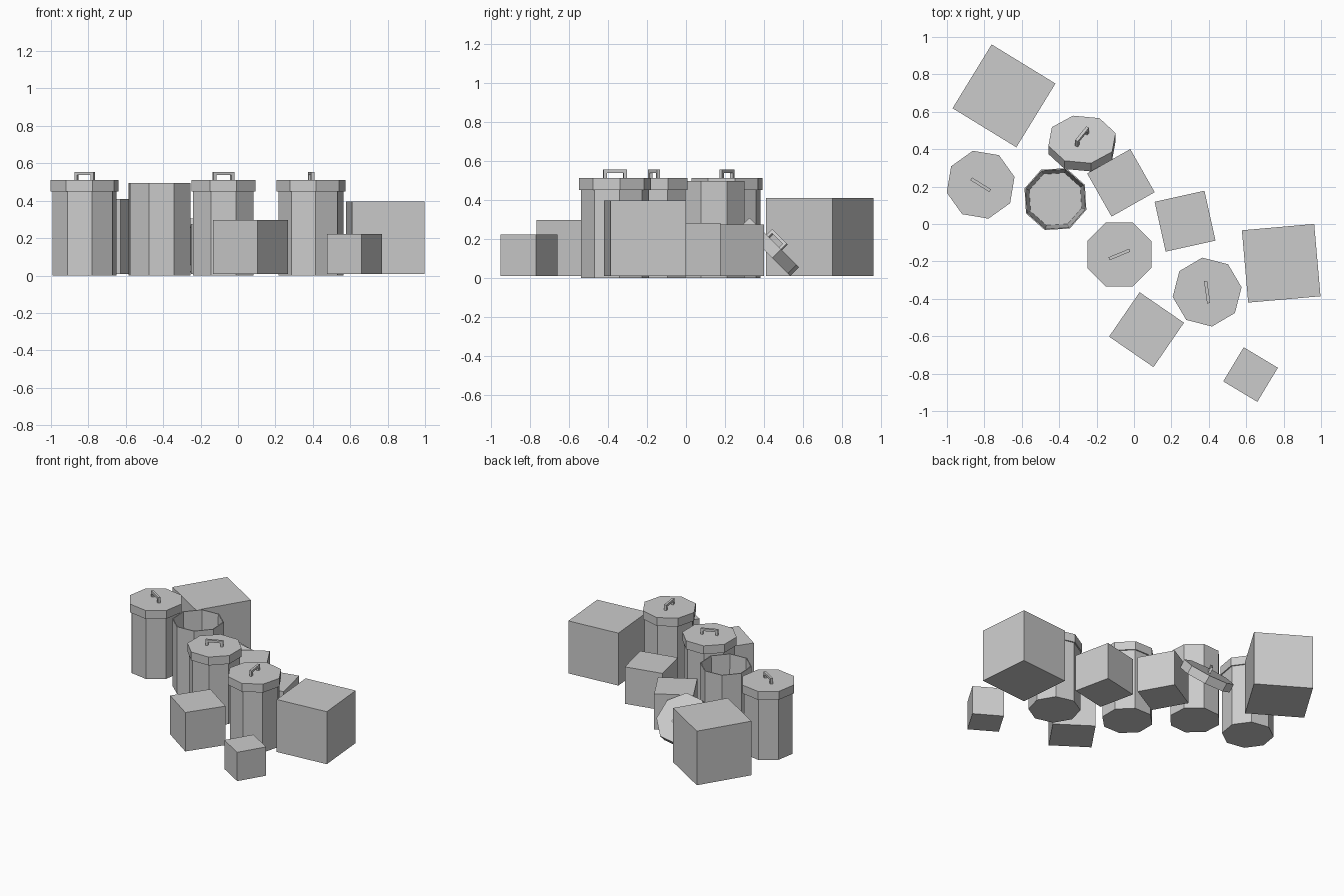
import bpy, bmesh, math
from mathutils import Matrix

if "Cube" in bpy.data.objects:
    bpy.data.objects.remove(bpy.data.objects["Cube"])

SIDES = 8


def finish(bm, name, matrix):
    bmesh.ops.recalc_face_normals(bm, faces=bm.faces)
    mesh = bpy.data.meshes.new(name)
    bm.to_mesh(mesh)
    bm.free()
    obj = bpy.data.objects.new(name, mesh)
    obj.matrix_world = matrix
    bpy.context.collection.objects.link(obj)


def lathe(name, profile, matrix):
    """Octagonal solid from (radius, z) rings, capped at both ends."""
    bm = bmesh.new()
    rings = []
    for r, z in profile:
        rings.append([bm.verts.new((r * math.cos(math.tau * i / SIDES),
                                    r * math.sin(math.tau * i / SIDES), z))
                      for i in range(SIDES)])
    for a, b in zip(rings, rings[1:]):
        for i in range(SIDES):
            j = (i + 1) % SIDES
            bm.faces.new((a[i], a[j], b[j], b[i]))
    bm.faces.new(rings[0])
    bm.faces.new(rings[-1])
    finish(bm, name, matrix)


def handle(name, matrix):
    """Square-section arch standing on the lid."""
    w, t, h = 0.06, 0.017, 0.042
    outline = [(-w, 0), (-w, h), (w, h), (w, 0),
               (w - t, 0), (w - t, h - t), (t - w, h - t), (t - w, 0)]
    bm = bmesh.new()
    face = bm.faces.new([bm.verts.new((x, -t / 2, z)) for x, z in outline])
    ext = bmesh.ops.extrude_face_region(bm, geom=[face], use_keep_orig=True)
    verts = [g for g in ext["geom"] if isinstance(g, bmesh.types.BMVert)]
    bmesh.ops.translate(bm, vec=(0, t, 0), verts=verts)
    finish(bm, name, matrix)


def turn(deg, axis="Z"):
    return Matrix.Rotation(math.radians(deg), 4, axis)


def place(x, y, z, deg):
    return Matrix.Translation((x, y, z)) @ turn(deg)


def lid(label, matrix):
    # hollow cap whose origin is the middle of its top face
    lathe(label + "_lid", [(0.177, -0.014), (0.177, -0.062),
                           (0.186, -0.062), (0.186, 0)], matrix)
    handle(label + "_lid_handle", matrix)


# Bins: x, y, rotation, lid on
bins = [(-0.82, 0.21, -32, True), (-0.42, 0.133, 26, False),
        (-0.078, -0.163, 22.5, True), (0.391, -0.364, 98, True)]
for n, (x, y, deg, closed) in enumerate(bins, 1):
    lathe(f"bin_{n}", [(0.175, 0), (0.175, 0.495), (0.168, 0.495),
                       (0.148, 0.02)], place(x, y, 0, deg))
    if closed:
        lid(f"bin_{n}", place(x, y, 0.512, deg))

# Loose lid leaning at 45 degrees
lid("loose", Matrix.Translation((-0.278, 0.452, 0.18)) @ turn(-45, "X") @ turn(60))

# Cardboard cubes: x, y, rotation, size
boxes = [(-0.695, 0.685, -31.5, 0.40), (-0.07, 0.22, 29.5, 0.265),
         (0.273, 0.015, 12.5, 0.273), (0.787, -0.21, 5, 0.388),
         (0.067, -0.565, -34.5, 0.288), (0.623, -0.805, -31, 0.213)]
for n, (x, y, deg, s) in enumerate(boxes, 1):
    bm = bmesh.new()
    bmesh.ops.create_cube(bm, size=s)
    finish(bm, f"box_{n}", place(x, y, 0.008 + s / 2, deg))
